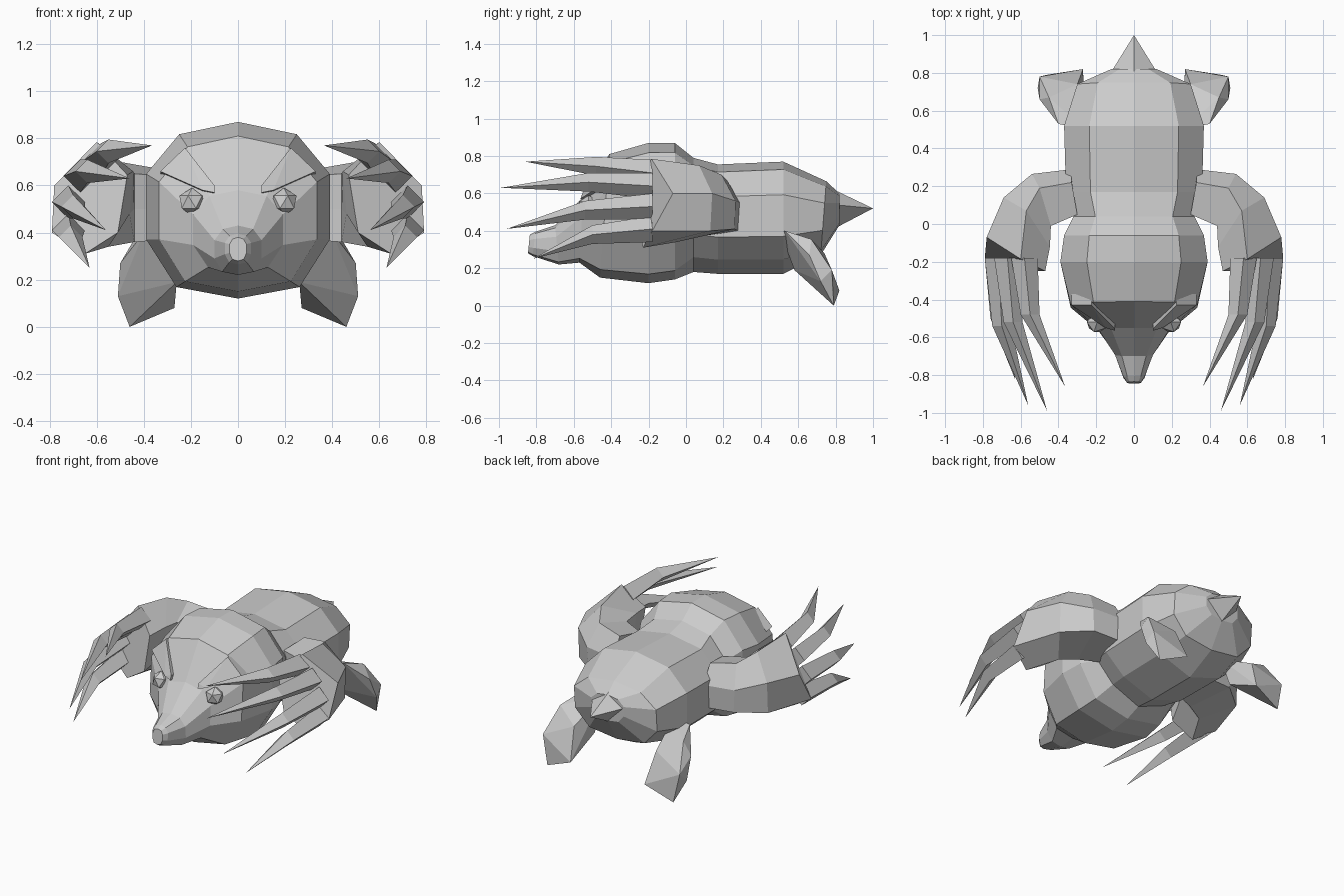
import bpy
import bmesh
from mathutils import Vector

cube = bpy.data.objects.get("Cube")
if cube:
    bpy.data.objects.remove(cube)

GREY = (0.6, 0.6, 0.6, 1)
fur = bpy.data.materials.new("plain grey")
fur.use_nodes = True
fur.diffuse_color = GREY
fur.node_tree.nodes["Principled BSDF"].inputs["Base Color"].default_value = GREY


def finish(bm, name, mirrored=False):
    """Turn a bmesh into a flat shaded object, optionally mirrored across x."""
    bmesh.ops.recalc_face_normals(bm, faces=bm.faces)
    mesh = bpy.data.meshes.new(name)
    bm.to_mesh(mesh)
    bm.free()
    mesh.materials.append(fur)
    obj = bpy.data.objects.new(name, mesh)
    bpy.context.collection.objects.link(obj)
    if mirrored:
        mod = obj.modifiers.new("Mirror", 'MIRROR')
        mod.use_mirror_merge = False
    return obj


def loft(name, rings, mirrored=False):
    """Skin a list of equal rings and close both ends; a last single point makes a tip."""
    bm = bmesh.new()
    loops = [[bm.verts.new(p) for p in ring] for ring in rings]
    for a, b in zip(loops, loops[1:]):
        n = len(a)
        for i in range(n):
            j = (i + 1) % n
            if len(b) == 1:
                bm.faces.new((a[i], a[j], b[0]))
            else:
                bm.faces.new((a[i], a[j], b[j], b[i]))
    bm.faces.new(loops[0])
    if len(loops[-1]) > 1:
        bm.faces.new(loops[-1])
    return finish(bm, name, mirrored)


def hull(name, points, mirrored=False):
    bm = bmesh.new()
    for p in points:
        bm.verts.new(p)
    result = bmesh.ops.convex_hull(bm, input=bm.verts)
    unused = [v for v in result["geom_interior"] if isinstance(v, bmesh.types.BMVert)]
    bmesh.ops.delete(bm, geom=unused, context='VERTS')
    return finish(bm, name, mirrored)


# Body, head and snout: ten-sided sections; the lower crease is narrower on the belly
HEAD_CREASE = (.67, -.87)
BELLY_CREASE = (.62, -.74)


def body_ring(y_top, y_bottom, width, bottom, top, crease=HEAD_CREASE):
    half = [(0, 1), (.64, .86), (1, .41), (1, -.33), crease, (0, -1)]
    section = half + [(-x, z) for x, z in half[-2:0:-1]]
    mid, height = (top + bottom) / 2, (top - bottom) / 2
    return [(x * width, y_bottom + (y_top - y_bottom) * (z + 1) / 2, mid + z * height)
            for x, z in section]


loft("body", [body_ring(*s) for s in (
    (-.835, -.845, .036, .28, .38),
    (-.805, -.82, .056, .265, .395),
    (-.70, -.68, .1, .22, .43),
    (-.55, -.57, .19, .23, .58),
    (-.41, -.46, .335, .15, .81),
    (-.2, -.2, .39, .12, .87),
    (-.06, -.06, .37, .14, .87),
    (.04, .04, .32, .18, .79, BELLY_CREASE),
    (.17, .17, .36, .17, .755, BELLY_CREASE),
    (.52, .52, .37, .17, .77, BELLY_CREASE),
    (.75, .72, .3, .27, .665),
    (.82, .82, .12, .43, .6))])

# Tail spike
loft("tail", [[(.13, .79, .54), (0, .77, .63), (-.13, .79, .54), (0, .79, .41)],
              [(0, 1, .52)]])

# Arms: six-sided rings from shoulder through elbow to wrist
loft("arm", [
    [(.3, .05, .64), (.33, .22, .67), (.33, .29, .55), (.33, .28, .4), (.3, .05, .37), (.3, .05, .5)],
    [(.44, -.01, .65), (.5, .19, .7), (.54, .265, .56), (.53, .26, .41), (.44, 0, .36), (.44, 0, .5)],
    [(.445, -.12, .66), (.57, .07, .75), (.69, .14, .6), (.69, .13, .4), (.55, -.05, .34), (.46, -.11, .48)],
    [(.47, -.25, .645), (.6, -.185, .785), (.78, -.07, .6), (.79, -.18, .4), (.65, -.23, .31), (.51, -.25, .4)],
], mirrored=True)

# Four long curved claws on each hand
CLAWS = [
    ((.58, -.18, .71), (.55, -.48, .745), (.365, -.86, .77)),
    ((.67, -.18, .64), (.64, -.52, .66), (.46, -.99, .63)),
    ((.72, -.18, .53), (.70, -.54, .51), (.56, -.96, .41)),
    ((.72, -.18, .41), (.71, -.5, .38), (.63, -.82, .25)),
]


def diamond(center, rx, rz):
    c = Vector(center)
    return [c + Vector(o) for o in ((rx, 0, 0), (0, 0, rz), (-rx, 0, 0), (0, 0, -rz))]


for number, (base, bend, tip) in enumerate(CLAWS, 1):
    loft(f"claw_{number}", [diamond(base, .07, .07), diamond(bend, .05, .05), [tip]],
         mirrored=True)

# Hind feet: short leg spreading into a flat paw
hull("hind_foot", [
    (.26, .5, .4), (.4, .53, .4), (.45, .67, .355), (.5, .66, .27), (.51, .72, .13),
    (.5, .78, .19), (.46, .79, 0), (.27, .82, .08), (.26, .58, .19), (.3, .74, .28)],
    mirrored=True)

# Brow plates slanting down toward the snout, standing proud at the outer end
BROW = [(.225, -.43, .76), (.33, -.43, .66), (.15, -.55, .58), (.1, -.565, .57), (.1, -.555, .6)]
hull("brow", BROW + [(x, y + .06, z - .01) for x, y, z in BROW], mirrored=True)

# Faceted eyes
bm = bmesh.new()
bmesh.ops.create_icosphere(bm, subdivisions=1, radius=.06)
bmesh.ops.translate(bm, verts=bm.verts, vec=(.195, -.52, .53))
finish(bm, "eye", mirrored=True)
